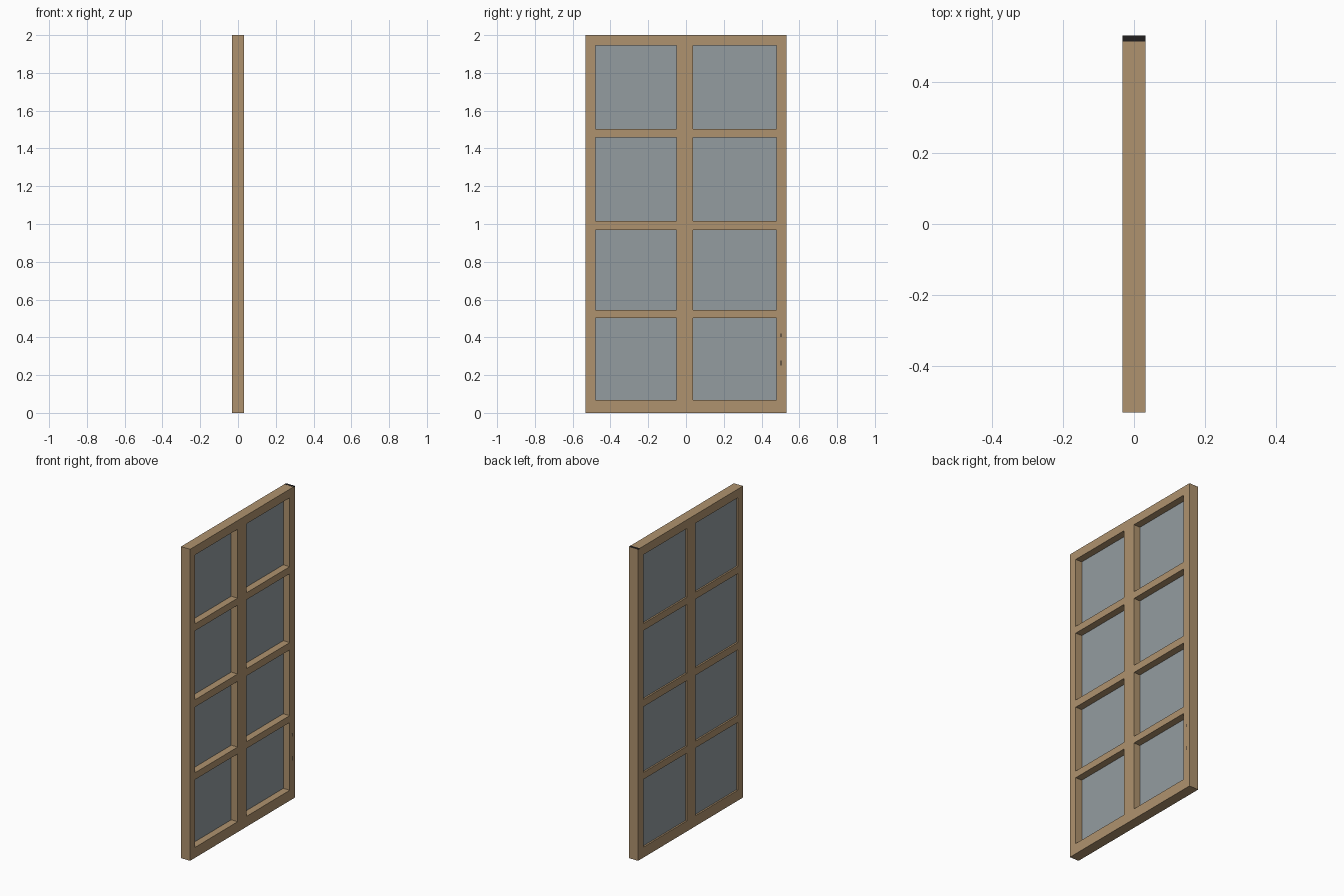
import bpy, bmesh

if "Cube" in bpy.data.objects:
    bpy.data.objects.remove(bpy.data.objects["Cube"])

def material(name, rgb):
    m = bpy.data.materials.new(name)
    m.diffuse_color = (*rgb, 1)
    m.use_nodes = True
    m.node_tree.nodes["Principled BSDF"].inputs["Base Color"].default_value = m.diffuse_color
    return m

wood = material("tan wood", (0.43, 0.29, 0.157))
glass = material("grey glass", (0.295, 0.333, 0.352))
dark = material("dark metal", (0.015, 0.013, 0.013))

def finish(bm, name, mat):
    bmesh.ops.recalc_face_normals(bm, faces=bm.faces[:])
    mesh = bpy.data.meshes.new(name)
    bm.to_mesh(mesh)
    bm.free()
    mesh.materials.append(mat)
    ob = bpy.data.objects.new(name, mesh)
    bpy.context.collection.objects.link(ob)
    return ob

def box(name, lo, hi, mat):
    bm = bmesh.new()
    bmesh.ops.create_cube(bm, size=1)
    for v in bm.verts:
        v.co = [lo[i] + (v.co[i] + 0.5) * (hi[i] - lo[i]) for i in range(3)]
    return finish(bm, name, mat)

# Frame lines: odd cells of both lists are the window openings
W, T = 0.532, 0.0325
ys = [-W, -0.48, -0.05, 0.038, 0.478, W]
zs = [0, 0.067, 0.502, 0.546, 0.968, 1.015, 1.457, 1.502, 1.944, 1.9995]

# Window frame: one lattice sheet, extruded through its thickness
bm = bmesh.new()
grid = [[bm.verts.new((-T, y, z)) for z in zs] for y in ys]
for i in range(len(ys) - 1):
    for j in range(len(zs) - 1):
        if not (i % 2 and j % 2):
            bm.faces.new((grid[i][j], grid[i + 1][j],
                          grid[i + 1][j + 1], grid[i][j + 1]))
sheet = bmesh.ops.extrude_face_region(bm, geom=bm.faces[:])
for g in sheet["geom"]:
    if isinstance(g, bmesh.types.BMVert):
        g.co.x = T
finish(bm, "window_frame", wood)

# Glass panes, set towards the back of the frame
for i in (1, 3):
    for j in (1, 3, 5, 7):
        box(f"glass_pane_{i // 2}_{j // 2}", (-0.022, ys[i], zs[j]),
            (-0.013, ys[i + 1], zs[j + 1]), glass)

# Dark strip on the top edge
box("top_edge_strip", (-T, 0.516, 1.995), (T, W, 2.0), dark)

# Small dark catch marks on the face of the outer stile
for k, (z0, z1) in enumerate(((0.25, 0.277), (0.402, 0.42))):
    box(f"catch_{k}", (T - 0.004, 0.5, z0), (T + 0.0005, 0.506, z1), dark)
